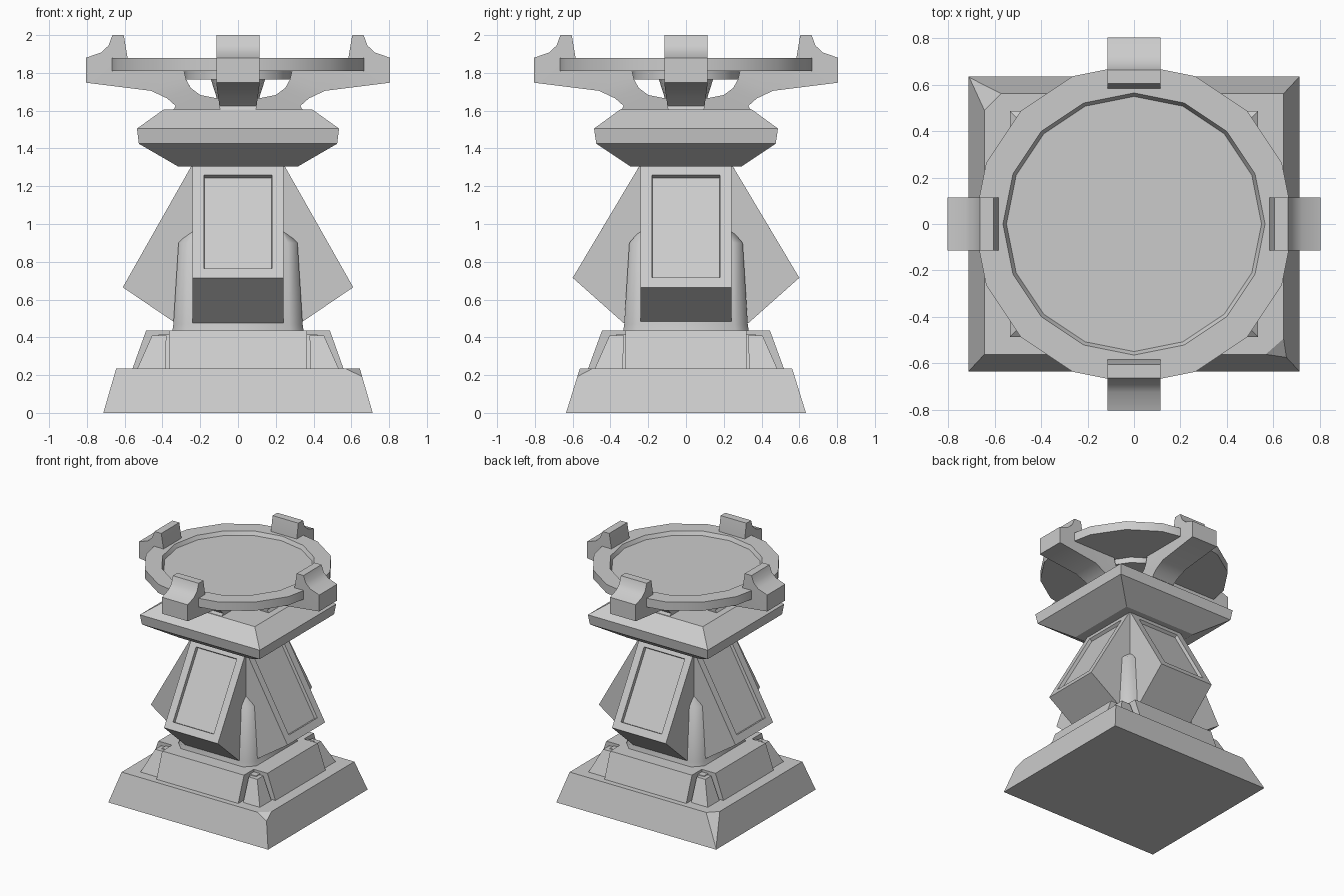
import bpy, bmesh, math
from mathutils import Vector, Matrix

cube = bpy.data.objects.get("Cube")
if cube:
    bpy.data.objects.remove(cube, do_unlink=True)

stone = bpy.data.materials.new("grey_stone")
stone.use_nodes = True
GREY = (0.6, 0.6, 0.6, 1)
stone.diffuse_color = GREY
stone.node_tree.nodes["Principled BSDF"].inputs["Base Color"].default_value = GREY


def finish(bm, name, smooth=None):
    bmesh.ops.recalc_face_normals(bm, faces=bm.faces)
    mesh = bpy.data.meshes.new(name)
    bm.to_mesh(mesh)
    bm.free()
    mesh.materials.append(stone)
    obj = bpy.data.objects.new(name, mesh)
    bpy.context.collection.objects.link(obj)
    if smooth:
        bpy.ops.object.select_all(action='DESELECT')
        obj.select_set(True)
        bpy.context.view_layer.objects.active = obj
        bpy.ops.object.shade_smooth_by_angle(angle=math.radians(smooth))
    return obj


def loft(rings):
    """Skin a stack of matching rings and cap both ends."""
    bm = bmesh.new()
    loops = [[bm.verts.new(p) for p in ring] for ring in rings]
    n = len(loops[0])
    for a, b in zip(loops, loops[1:]):
        for i in range(n):
            j = (i + 1) % n
            bm.faces.new((a[i], a[j], b[j], b[i]))
    bm.faces.new(loops[0][::-1])
    bm.faces.new(loops[-1])
    bmesh.ops.recalc_face_normals(bm, faces=bm.faces)
    return bm


def rect(z, hx, hy, cx=0, cy=0):
    return [(cx + sx * hx, cy + sy * hy, z)
            for sx, sy in ((-1, -1), (1, -1), (1, 1), (-1, 1))]


def cut_corner_rect(z, hx, hy, c):
    pts = []
    for sx, sy in ((1, 1), (-1, 1), (-1, -1), (1, -1)):
        pair = [(sx * hx, sy * (hy - c), z), (sx * (hx - c), sy * hy, z)]
        pts += pair if sx * sy > 0 else pair[::-1]
    return pts


def circle(z, r, n=16):
    return [(r * math.cos(i * math.tau / n), r * math.sin(i * math.tau / n), z)
            for i in range(n)]


def prism(profile, width):
    """Extrude an (r, z) outline across y, with half width given by height."""
    bm = bmesh.new()
    sides = [[bm.verts.new((r, s * width(z), z)) for r, z in profile] for s in (-1, 1)]
    n = len(profile)
    for i in range(n):
        j = (i + 1) % n
        bm.faces.new((sides[0][i], sides[0][j], sides[1][j], sides[1][i]))
    caps = [bm.faces.new(sides[0][::-1]), bm.faces.new(sides[1])]
    bmesh.ops.recalc_face_normals(bm, faces=bm.faces)
    return bm, caps


def turn(bm, k):
    bm.transform(Matrix.Rotation(k * math.pi / 2, 4, 'Z'))


# Plinth with two chipped corners
bm = loft([rect(0, 0.713, 0.635), rect(0.235, 0.645, 0.562)])
chips = [((0.65, -0.49, 0.235), (0.565, -0.565, 0.235), (0.66, -0.578, 0.19)),
         ((-0.57, 0.565, 0.235), (-0.65, 0.485, 0.235), (-0.71, 0.632, 0.01))]
for pts in chips:
    a, b, c = map(Vector, pts)
    normal = (b - a).cross(c - a)
    if normal.z < 0:
        normal.negate()
    bmesh.ops.bisect_plane(bm, geom=bm.verts[:] + bm.edges[:] + bm.faces[:],
                           plane_co=a, plane_no=normal, clear_outer=True)
    bmesh.ops.holes_fill(bm, edges=[e for e in bm.edges if e.is_boundary])
finish(bm, "plinth")

# Second tier: core, protruding side panels, corner blocks
low, high = 0.23, 0.435
finish(loft([rect(low, 0.50, 0.45), rect(high - 0.02, 0.42, 0.37)]), "tier_core")
finish(loft([rect(low, 0.56, 0.32), rect(high, 0.487, 0.32)]), "tier_panels_sides")
finish(loft([rect(low, 0.365, 0.52), rect(high, 0.365, 0.445)]), "tier_panels_front_back")
for sx in (-1, 1):
    for sy in (-1, 1):
        finish(loft([rect(low, 0.075, 0.075, sx * 0.46, sy * 0.41),
                     rect(0.41, 0.038, 0.038, sx * 0.417, sy * 0.367)]),
               "tier_corner_block")

# Column with pointed corner pillars
finish(loft([cut_corner_rect(0.43, 0.348, 0.333, 0.07),
             cut_corner_rect(0.47, 0.342, 0.327, 0.07),
             cut_corner_rect(0.9, 0.315, 0.30, 0.05),
             cut_corner_rect(0.97, 0.245, 0.24, 0.02),
             cut_corner_rect(1.32, 0.225, 0.225, 0.02)]), "column", 50)

# Four buttresses with recessed sloping panels
for k, name in enumerate(("left", "back", "right", "front")):
    reach, drop = ((0.61, 0.665), (0.6, 0.715))[k % 2]
    bm, _ = prism([(0, 1.31), (0.245, 1.31), (reach, drop), (0.33, 0.475), (0, 0.475)],
                  lambda z: 0.24)
    slope = max((f for f in bm.faces if f.normal.x > 0.3), key=lambda f: f.normal.z)
    slope = [f for f in bm.faces if f.normal.x > 0.3 and f.normal.z > 0.1] or [slope]
    bmesh.ops.inset_region(bm, faces=slope, thickness=0.083)
    bmesh.ops.inset_region(bm, faces=slope, thickness=0.004, depth=-0.025)
    turn(bm, k)
    finish(bm, name + "_buttress")

# Flared capital
finish(loft([rect(1.305, 0.318, 0.295), rect(1.425, 0.525, 0.475),
             rect(1.505, 0.535, 0.487), rect(1.605, 0.395, 0.35)]), "capital")

# Four curved arms holding the dish
outline = [(0, 1.60), (0.345, 1.60), (0.33, 1.625), (0.375, 1.665), (0.46, 1.705),
           (0.805, 1.748), (0.805, 1.88), (0.725, 1.908), (0.685, 1.945), (0.665, 2.0),
           (0.605, 2.0), (0.583, 1.87), (0.583, 1.83), (0.29, 1.83), (0.275, 1.765),
           (0.25, 1.72), (0.20, 1.683), (0.12, 1.667), (0, 1.665)]
for k, name in enumerate(("left", "back", "right", "front")):
    bm, caps = prism(outline, lambda z: 0.095 + 0.02 * min(1, (z - 1.60) / 0.145))
    bmesh.ops.triangulate(bm, faces=caps)
    turn(bm, k)
    finish(bm, name + "_arm", 32)

# Dish with a raised rim, and the hub below it
finish(loft([circle(1.81, 0.69), circle(1.88, 0.69), circle(1.88, 0.565),
             circle(1.85, 0.55)]), "dish", 30)
finish(loft([circle(1.765, 0.283), circle(1.815, 0.283)]), "hub", 30)
finish(loft([circle(1.66, 0.11), circle(1.77, 0.145)]), "hub_stem", 30)
